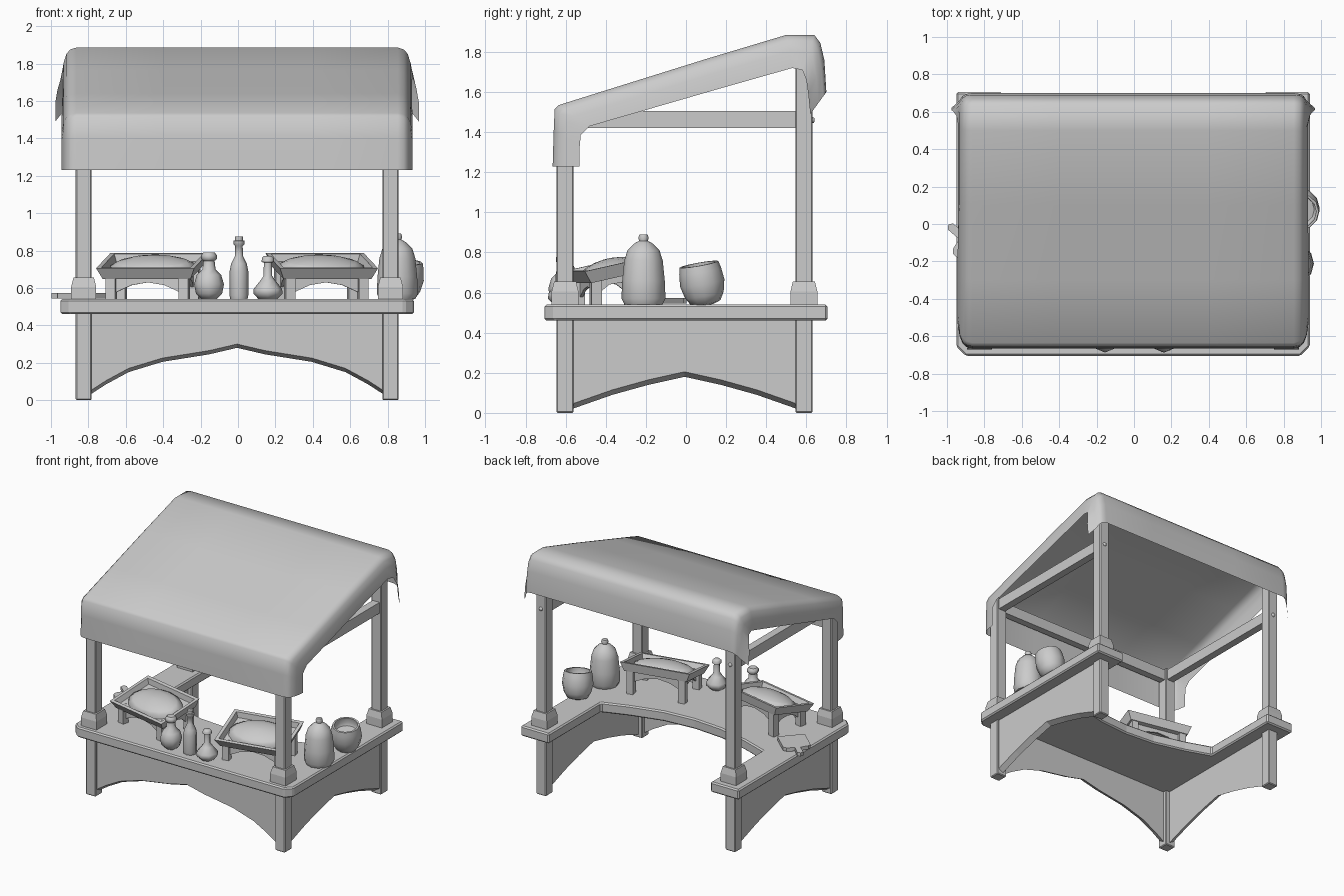
import bpy, bmesh, math
from math import radians, sin, cos, pi
from mathutils import Matrix, Vector

if "Cube" in bpy.data.objects:
    bpy.data.objects.remove(bpy.data.objects["Cube"])

CX = -0.005          # slight sideways offset of the frame
I = Matrix.Identity(4)


def make(name, verts, faces, m=I, smooth=None, bevel=0):
    me = bpy.data.meshes.new(name)
    me.from_pydata([tuple(v) for v in verts], [], faces)
    bm = bmesh.new()
    bm.from_mesh(me)
    bmesh.ops.recalc_face_normals(bm, faces=bm.faces)
    bm.to_mesh(me)
    bm.free()
    ob = bpy.data.objects.new(name, me)
    bpy.context.collection.objects.link(ob)
    ob.matrix_world = m
    if bevel:
        b = ob.modifiers.new("bevel", 'BEVEL')
        b.width, b.segments = bevel, 1
    if smooth:
        bpy.ops.object.select_all(action='DESELECT')
        bpy.context.view_layer.objects.active = ob
        ob.select_set(True)
        bpy.ops.object.shade_smooth_by_angle(angle=radians(smooth))
    return ob


def loft(name, loops, caps=True, **kw):
    """Skin closed loops of equal length."""
    n = len(loops[0])
    faces = [(k * n + i, k * n + (i + 1) % n, (k + 1) * n + (i + 1) % n, (k + 1) * n + i)
             for k in range(len(loops) - 1) for i in range(n)]
    if caps:
        faces += [tuple(range(n))[::-1], tuple(range((len(loops) - 1) * n, len(loops) * n))]
    return make(name, [v for l in loops for v in l], faces, **kw)


def rect(hx, hy, z, c=(0, 0)):
    return [(c[0] + sx * hx, c[1] + sy * hy, z) for sx, sy in ((-1, -1), (1, -1), (1, 1), (-1, 1))]


def box(name, x, y, z, **kw):
    c = ((x[0] + x[1]) / 2, (y[0] + y[1]) / 2)
    h = ((x[1] - x[0]) / 2, (y[1] - y[0]) / 2)
    return loft(name, [rect(*h, z[0], c), rect(*h, z[1], c)], **kw)


def lathe(name, prof, m=I, n=12, smooth=50):
    loops = [[(r * cos(2 * pi * i / n), r * sin(2 * pi * i / n), z) for i in range(n)] for r, z in prof]
    return loft(name, loops, m=m, smooth=smooth)


def arch_panel(name, half, top, arch, depth, drop, m):
    """Board in local x/z with an arched lower edge; arch lists (x, z) for x >= 0."""
    low = [(-x, z) for x, z in arch[:0:-1]] + list(arch)
    front = [(x, 0, z) for x, z in low] + [(half, 0, top), (-half, 0, top)]
    back = [(x, depth, z - drop) for x, z in low] + [(half, depth, top), (-half, depth, top)]
    return loft(name, [front, back], m=m)


def at(x, y, z=0, rz=0):
    return Matrix.Translation((x, y, z)) @ Matrix.Rotation(radians(rz), 4, 'Z')


# posts, post collars and bolts
for side, s in (("left", -1), ("right", 1)):
    px = CX + s * 0.82
    for end, py, top in (("front", -0.603, 1.52), ("back", 0.588, 1.84)):
        box(f"{end}_{side}_post", (px - .043, px + .043), (py - .043, py + .043), (0, top), bevel=.006)
        loft(f"{end}_{side}_collar", [rect(.067, .067, .535, (px, py)), rect(.067, .067, .605, (px, py)),
                                      rect(.055, .055, .655, (px, py))])
    lathe(f"{side}_bolt", [(.016, 0), (.013, .008), (.005, .012)],
          Matrix.Translation((px, .63, 1.46)) @ Matrix.Rotation(-pi / 2, 4, 'X'), n=8)
    # side beams
    box(f"{side}_beam", (px - .03, px + .03), (-.57, .56), (1.42, 1.505))
    # arched side panels
    arch_panel(f"{side}_panel", .57, .48, [(0, .205), (.18, .165), (.36, .115), (.56, .045)], .04, .025,
               at(px + s * .03, -.007, 0, 90 * s))
box("front_beam", (-.8, .79), (-.63, -.575), (1.42, 1.505))

# arched front panel
arch_panel("front_panel", .79, .48, [(0, .30), (.15, .265), (.4, .225), (.58, .17), (.7, .105), (.785, .05)],
           .04, .02, at(CX, -.63))

# U-shaped counter with clipped front corners and curved inner edge
half = [(.895, -.705), (.945, -.655), (.945, .705), (.70, .705), (.70, .06), (.5, -.01), (.25, -.075)]
outline = [(x + CX, y) for x, y in half + [(0, -.095)] + [(-x, y) for x, y in half[::-1]]]
loft("counter", [[(x, y, z) for x, y in outline] for z in (.46, .54)], bevel=.01)

# cloth awning: ridge path and matching hem path, skinned across x
ridge = [(-.665, 1.23), (-.66, 1.40), (-.655, 1.515), (-.635, 1.535), (-.3, 1.64), (.1, 1.765), (.5, 1.885),
         (.64, 1.885), (.67, 1.845), (.69, 1.76), (.70, 1.60)]
hem = [(-.53, 1.23), (-.53, 1.33), (-.525, 1.385), (-.48, 1.43), (-.22, 1.505), (.16, 1.615), (.53, 1.72),
       (.58, 1.71), (.60, 1.66), (.61, 1.59), (.62, 1.49)]
hem_x = [.938] * 5 + [.935, .935, .945, .96, .972, .972]
rows = []
for (a, b, hx) in zip(ridge, hem, hem_x):
    row = []
    for w, t in ((hx, 1), (.928, .5), (.912, .2), (.892, .06), (.86, 0), (.4, 0)):
        row.append((w, a[0] + (b[0] - a[0]) * t, a[1] + (b[1] - a[1]) * t))
    rows.append([(CX - w, y, z) for w, y, z in row] + [(CX + w, y, z) for w, y, z in row[::-1]])
n = len(rows[0])
make("awning", [v for r in rows for v in r],
     [(k * n + i, k * n + i + 1, (k + 1) * n + i + 1, (k + 1) * n + i)
      for k in range(len(rows) - 1) for i in range(n - 1)], smooth=60)

# display crates: arched stand, tilted tray, mound of goods
for side, x, rz in (("left", -.455, -12), ("right", .445, 12)):
    m = at(x, -.365, .54, rz)
    for lx in (-.2, .2):
        for ly, h in ((-.13, .125), (.13, .18)):
            box(f"{side}_crate_leg", (lx - .026, lx + .026), (ly - .026, ly + .026), (0, h), m=m)
    for ly, h, r in ((-.13, .12, 0), (.13, .175, 180)):
        arch_panel(f"{side}_crate_apron", .19, h, [(0, h - .03), (.09, h - .045), (.18, h - .085)], .015, 0,
                   m @ at(0, ly, 0, r))
    for s in (-1, 1):
        arch_panel(f"{side}_crate_side_apron", .12, .145, [(0, .11), (.06, .1), (.11, .06)], .015, 0,
                   m @ at(s * .2, 0, 0, 90 * s))
    t = m @ Matrix.Translation((0, 0, .143)) @ Matrix.Rotation(radians(12.5), 4, 'X')
    loft(f"{side}_crate_tray", [rect(.24, .165, 0), rect(.268, .19, .065), rect(.243, .165, .065),
                                rect(.23, .152, .025)], m=t)
    lathe(f"{side}_crate_goods", [(1, .02), (.97, .04), (.8, .062), (.5, .08), (.2, .088), (.03, .09)],
          t @ Matrix.Diagonal((.235, .158, 1, 1)), n=16)

# bottles along the front
lathe("round_jug", [(.04, 0), (.07, .03), (.08, .08), (.065, .13), (.035, .16), (.03, .205), (.042, .215),
                    (.042, .235), (.03, .25)], at(-.155, -.607, .54), n=8)
lathe("tall_bottle", [(.046, 0), (.05, .02), (.05, .15), (.042, .19), (.022, .23), (.02, .285), (.03, .295),
                      (.03, .312), (.022, .315), (.022, .335)], at(.005, -.6, .54), n=8)
lathe("flask", [(.05, 0), (.078, .03), (.076, .055), (.04, .1), (.023, .125), (.022, .195), (.034, .2),
                (.032, .22), (.022, .23)], at(.16, -.61, .54), n=8)

# tall tied sack and tilted open pot on the right arm
lathe("tied_sack", [(.095, .0), (.11, .03), (.106, .12), (.096, .22), (.08, .27), (.045, .305), (.022, .318),
                    (.026, .335), (.02, .35)], at(.852, -.212, .54))
lathe("open_pot", [(.045, 0), (.075, .01), (.098, .05), (.112, .11), (.106, .17), (.098, .205), (.085, .205),
                   (.09, .16), (.08, .14)],
      Matrix.Translation((.872, .1, .54)) @ Matrix.Rotation(radians(10), 4, 'X') @ Matrix.Rotation(radians(5), 4, 'Y'))

# cutting board with handle on the left arm
b = at(-.84, -.14, .545, 138)
board = [(-.10, -.1), (.08, -.1), (.10, -.08), (.11, -.02), (.19, -.022), (.205, 0), (.19, .022), (.11, .02),
         (.10, .08), (.08, .1), (-.10, .1)]
loft("cutting_board", [[(x, y, z) for x, y in board] for z in (0, .028)], m=b)
